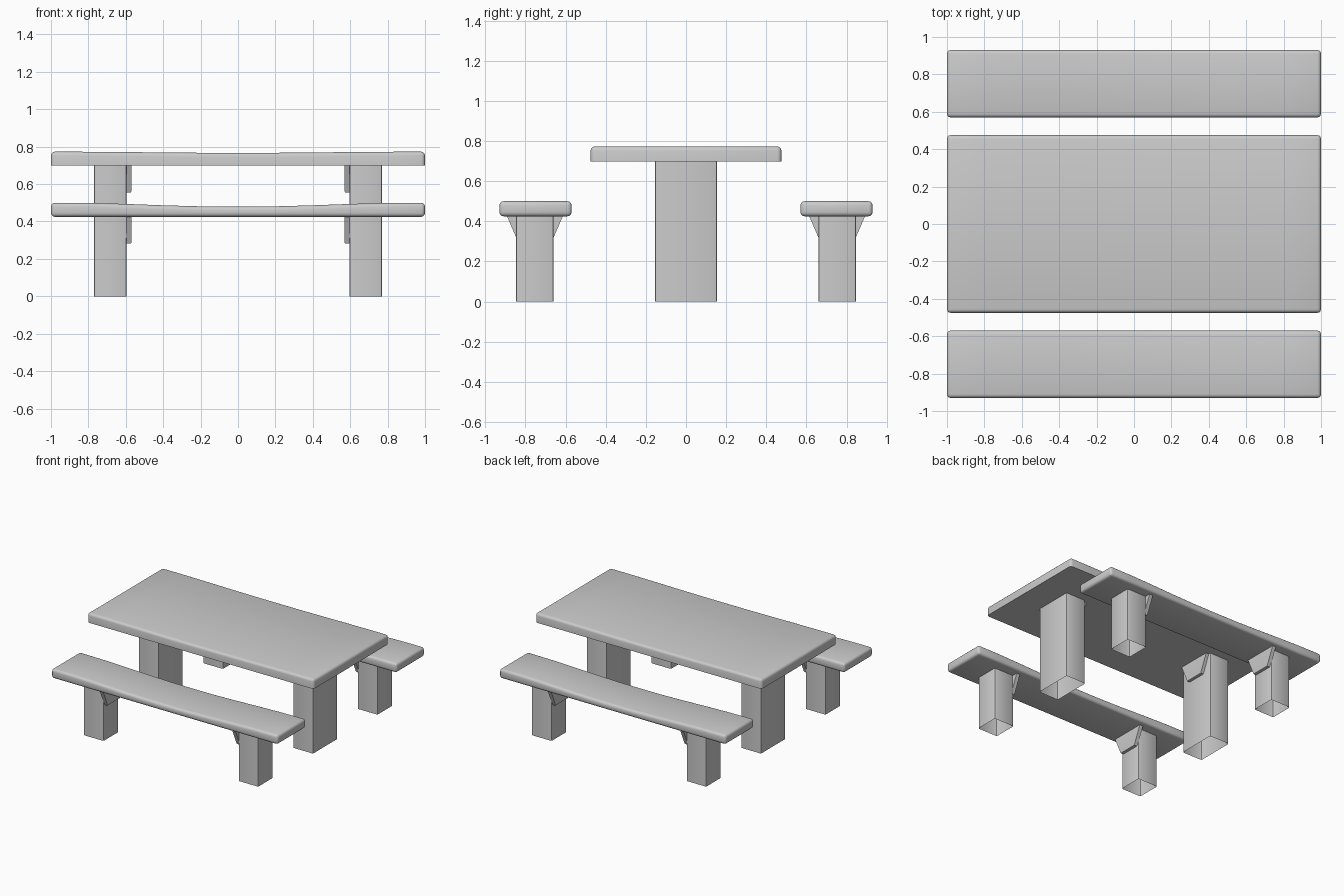
import bpy, bmesh
from math import radians

cube = bpy.data.objects.get("Cube")
if cube:
    bpy.data.objects.remove(cube, do_unlink=True)

stone = bpy.data.materials.new("grey_concrete")
stone.use_nodes = True
COLOUR = (0.6, 0.6, 0.6, 1)
stone.diffuse_color = COLOUR
stone.node_tree.nodes["Principled BSDF"].inputs["Base Color"].default_value = COLOUR


def finish(name, bm):
    """Turn a bmesh into a smooth-shaded object with sharp corners kept."""
    bmesh.ops.recalc_face_normals(bm, faces=bm.faces)
    mesh = bpy.data.meshes.new(name)
    bm.to_mesh(mesh)
    bm.free()
    mesh.materials.append(stone)
    ob = bpy.data.objects.new(name, mesh)
    bpy.context.collection.objects.link(ob)
    bpy.ops.object.select_all(action='DESELECT')
    ob.select_set(True)
    bpy.context.view_layer.objects.active = ob
    bpy.ops.object.shade_smooth_by_angle(angle=radians(40))
    return ob


def box(x, y, z0, z1, hx, hy):
    bm = bmesh.new()
    bmesh.ops.create_cube(bm, size=1)
    for v in bm.verts:
        v.co = (x + 2 * hx * v.co.x, y + 2 * hy * v.co.y, z0 if v.co.z < 0 else z1)
    return bm


def bevel(bm, test, width, segments):
    edges = [e for e in bm.edges if test(e)]
    bmesh.ops.bevel(bm, geom=edges, offset=width, segments=segments,
                    profile=0.5, affect='EDGES')


def upright(e):
    return abs(e.verts[0].co.z - e.verts[1].co.z) > 0.01


def slab(name, y, half_depth, z0, z1, sag, round_bottom):
    """Long board with rounded edges whose top is worn down in the middle."""
    bm = box(0, y, z0, z1, 1, half_depth)
    bevel(bm, lambda e: round_bottom or upright(e)
          or min(v.co.z for v in e.verts) > z0 + 0.01, 0.02, 3)
    for i in range(-4, 5):
        bmesh.ops.bisect_plane(bm, geom=bm.verts[:] + bm.edges[:] + bm.faces[:],
                               plane_co=(i * 0.2, 0, 0), plane_no=(1, 0, 0))
    for v in bm.verts:
        if v.co.z > (z0 + z1) / 2:
            t = min(1, max(0, (0.9 - abs(v.co.x)) / 0.8))
            v.co.z -= sag * t * t * (3 - 2 * t)
    finish(name, bm)


def leg(name, x, y, half_depth, top):
    """Hollow post, open at the foot."""
    bm = box(x, y, 0, top, 0.088, half_depth)
    bevel(bm, upright, 0.01, 2)
    ends = [f for f in bm.faces if abs(f.normal.z) > 0.9]
    bmesh.ops.delete(bm, geom=ends, context='FACES_ONLY')
    finish(name, bm)


def bracket(name, side, y, top):
    """Tapered plate on the inner face of a leg."""
    bm = box(side * 0.585, y, top - 0.145, top, 0.015, 0.14)
    for v in bm.verts:
        if v.co.z < top - 0.1:
            v.co.y = y + (v.co.y - y) * 0.55
    bevel(bm, lambda e: max(v.co.z for v in e.verts) < top - 0.1
          and abs(e.verts[0].co.y - e.verts[1].co.y) > 0.05, 0.006, 2)
    finish(name, bm)


# Boards
slab("table_top", 0, 0.475, 0.698, 0.773, 0.006, False)
slab("front_bench_seat", -0.75, 0.18, 0.425, 0.5, 0.02, True)
slab("back_bench_seat", 0.75, 0.18, 0.425, 0.5, 0.02, True)

# Legs and brackets at both ends of each board
for end, side in (("left", 1), ("right", -1)):
    for part, y, half_depth, top in (("table", 0, 0.155, 0.7),
                                     ("front_bench", -0.753, 0.094, 0.427),
                                     ("back_bench", 0.753, 0.094, 0.427)):
        leg(f"{part}_{end}_leg", side * 0.683, y, half_depth, top)
        bracket(f"{part}_{end}_bracket", side, y, top)
